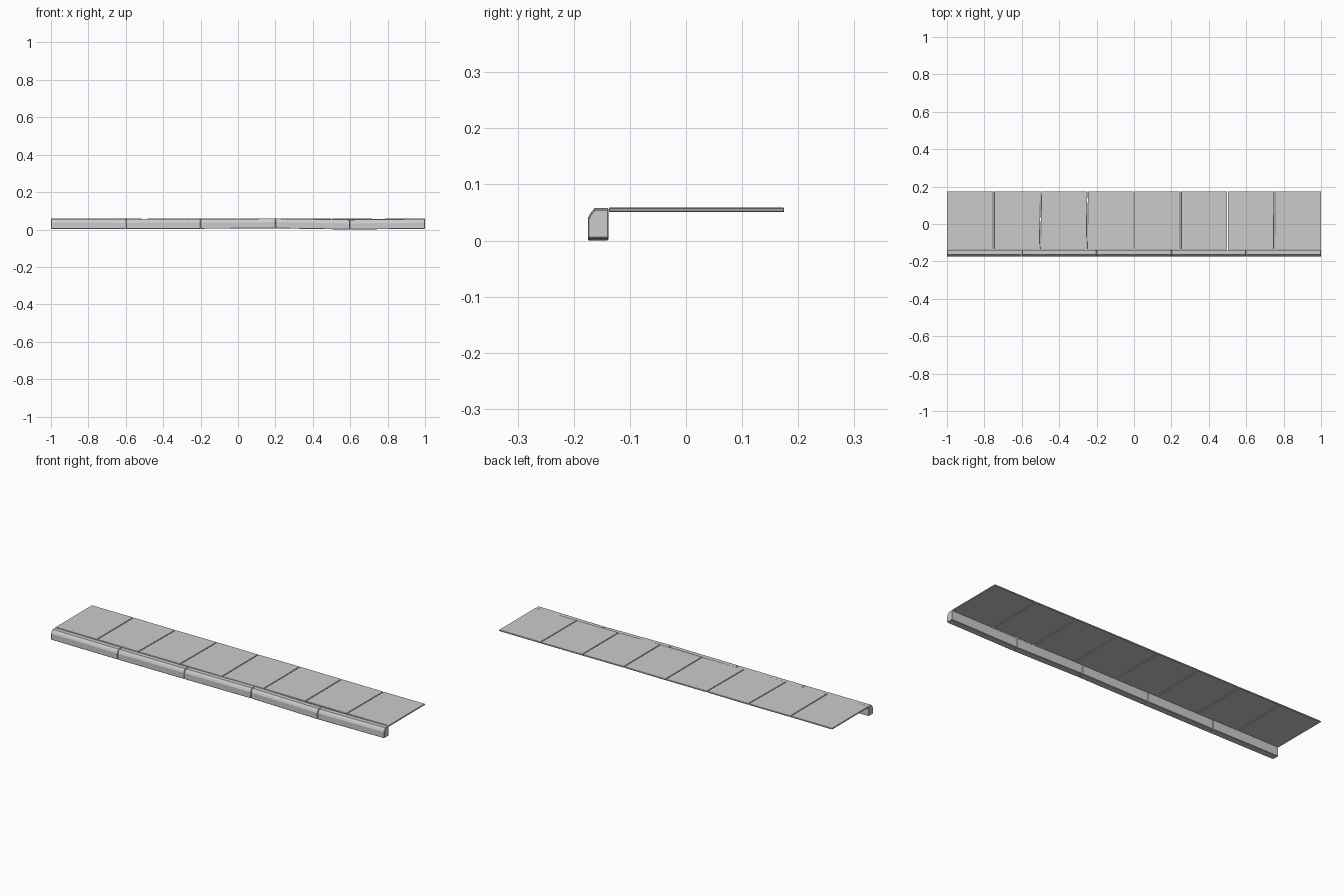
import bpy, bmesh

if "Cube" in bpy.data.objects:
    bpy.data.objects.remove(bpy.data.objects["Cube"])


def extrude_x(name, stations, bevel):
    """Solid through cross-sections: list of (x, [(y, z), ...], list of x shifts)."""
    bm = bmesh.new()
    rings = [[bm.verts.new((x + s, y, z)) for (y, z), s in zip(prof, shifts)]
             for x, prof, shifts in stations]
    a, b = rings
    n = len(a)
    for i in range(n):
        j = (i + 1) % n
        bm.faces.new((a[i], a[j], b[j], b[i]))
    bm.faces.new(a)
    bm.faces.new(b)
    bmesh.ops.recalc_face_normals(bm, faces=bm.faces)
    mesh = bpy.data.meshes.new(name)
    bm.to_mesh(mesh)
    bm.free()
    ob = bpy.data.objects.new(name, mesh)
    bpy.context.collection.objects.link(ob)
    mod = ob.modifiers.new("worn_edges", 'BEVEL')
    mod.width = bevel
    mod.segments = 1
    mod.limit_method = 'ANGLE'
    mod.angle_limit = 1.2
    return ob


# Curb stones: chamfered section, slightly uneven heights at each joint
curb = [(-0.175, 0.004), (-0.175, 0.037), (-0.171, 0.046), (-0.163, 0.056),
        (-0.138, 0.056), (-0.138, 0.004)]
curb_dz = [0.0, -0.001, 0.0, 0.002, -0.004, 0.0]
for i in range(5):
    st = []
    for k in (i, i + 1):
        x = -1 + 0.4 * k
        x += 0.0008 if k == i and i else (-0.0008 if k > i and i < 4 else 0)
        st.append((x, [(y, z + curb_dz[k]) for y, z in curb], [0] * 6))
    extrude_x(f"curb_stone_{i + 1}", st, 0.002)

# Paving slabs: thin plates with slightly skewed joints
slab = [(-0.137, 0.051), (-0.137, 0.058), (0.175, 0.058), (0.175, 0.051)]
skew = [0, 0, 0.003, 0.002, 0, 0, 0, 0.001, 0]
slab_dz = [0, 0.0005, -0.0005, 0.0005, 0, 0.001, 0, -0.0005, 0]
for i in range(8):
    st = []
    for k in (i, i + 1):
        x = -1 + 0.25 * k
        x += 0.0015 if k == i and i else (-0.0015 if k > i and i < 7 else 0)
        s = skew[k]
        st.append((x, [(y, z + slab_dz[k]) for y, z in slab], [-s, -s, s, s]))
    extrude_x(f"paving_slab_{i + 1}", st, 0.0015)
